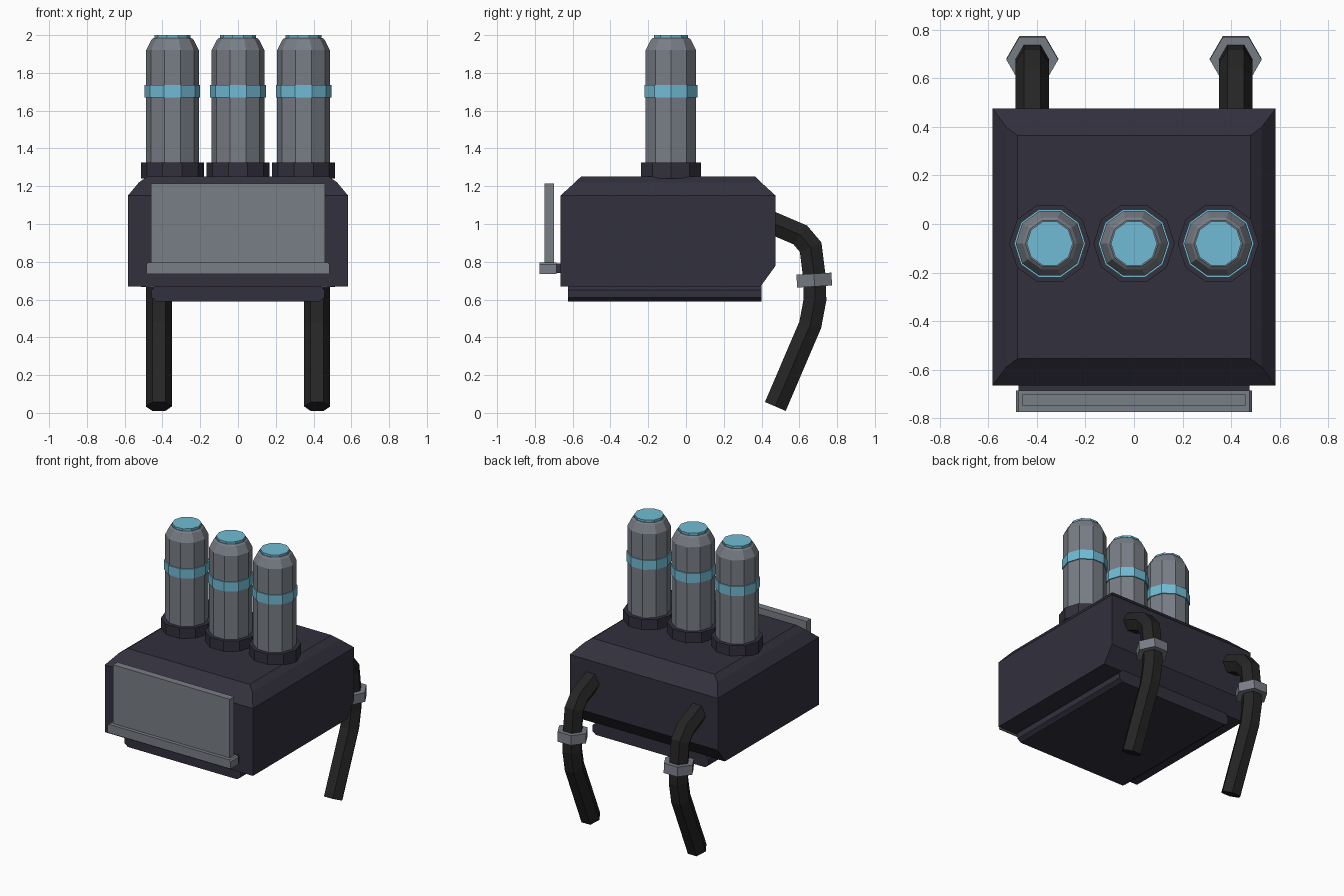
import bpy, bmesh, math
from mathutils import Vector

if "Cube" in bpy.data.objects:
    bpy.data.objects.remove(bpy.data.objects["Cube"])


def material(name, rgb):
    m = bpy.data.materials.new(name)
    m.diffuse_color = (*rgb, 1)
    m.use_nodes = True
    m.node_tree.nodes["Principled BSDF"].inputs["Base Color"].default_value = m.diffuse_color
    return m


DARK = material("dark_violet", (0.032, 0.030, 0.047))
GRAY = material("steel_gray", (0.190, 0.210, 0.240))
BLUE = material("light_blue", (0.165, 0.500, 0.660))
BLACK = material("hose_black", (0.018, 0.018, 0.018))


def loft(name, rings, mat):
    """Bridge equal-sized rings of points and cap both ends."""
    bm = bmesh.new()
    loops = [[bm.verts.new(p) for p in ring] for ring in rings]
    n = len(loops[0])
    for a, b in zip(loops, loops[1:]):
        for i in range(n):
            j = (i + 1) % n
            bm.faces.new((a[i], a[j], b[j], b[i]))
    bm.faces.new(loops[0][::-1])
    bm.faces.new(loops[-1])
    bmesh.ops.recalc_face_normals(bm, faces=bm.faces)
    mesh = bpy.data.meshes.new(name)
    bm.to_mesh(mesh)
    bm.free()
    mesh.materials.append(mat)
    ob = bpy.data.objects.new(name, mesh)
    bpy.context.collection.objects.link(ob)
    return ob


def rect(z, x, y0, y1):
    return [(-x, y0, z), (x, y0, z), (x, y1, z), (-x, y1, z)]


def box(name, x, y0, y1, z0, z1, mat):
    return loft(name, [rect(z0, x, y0, y1), rect(z1, x, y0, y1)], mat)


def lathe(name, cx, cy, profile, mat, n=10):
    """Stack of regular polygons from (radius, z) pairs."""
    ang = [math.tau * i / n for i in range(n)]
    return loft(name, [[(cx + r * math.cos(a), cy + r * math.sin(a), z) for a in ang]
                       for r, z in profile], mat)


def hose_rings(x, path, r, n=6):
    """Hexagonal sections along a path of (y, z) points."""
    pts = [Vector((x, y, z)) for y, z in path]
    side = Vector((1, 0, 0))
    rings = []
    for i, p in enumerate(pts):
        d_in = (p - pts[i - 1]).normalized() if i else (pts[1] - p).normalized()
        d_out = (pts[i + 1] - p).normalized() if i < len(pts) - 1 else d_in
        t = (d_in + d_out).normalized()
        up = side.cross(t) / t.dot(d_in)
        rings.append([p + r * (math.cos(math.tau * k / n) * side
                               + math.sin(math.tau * k / n) * up) for k in range(n)])
    return rings


# Main housing: chamfered top, slanted lower back edge
loft("housing", [
    rect(0.67, 0.583, -0.665, 0.395),
    rect(0.78, 0.583, -0.665, 0.475),
    rect(1.15, 0.583, -0.665, 0.475),
    rect(1.22, 0.525, -0.588, 0.398),
    rect(1.252, 0.48, -0.555, 0.365)], DARK)

# Base plate: chamfered profile running front to back
base = [(-0.43, 0.59), (0.43, 0.59), (0.457, 0.61), (0.457, 0.65),
        (0.43, 0.68), (-0.43, 0.68), (-0.457, 0.65), (-0.457, 0.61)]
loft("base_plate", [[(x, y, z) for x, z in base] for y in (-0.625, 0.40)], DARK)

# Front panel standing on a ledge held by a bracket
box("front_panel", 0.46, -0.75, -0.70, 0.76, 1.215, GRAY)
ledge = [(-0.485, 0.735), (0.485, 0.735), (0.485, 0.785), (0.475, 0.797),
         (-0.475, 0.797), (-0.485, 0.785)]
loft("panel_ledge", [[(x, y, z) for x, z in ledge] for y in (-0.775, -0.685)], GRAY)
box("ledge_bracket", 0.475, -0.685, -0.66, 0.74, 0.79, DARK)

# Three canisters
for label, x in (("left", -0.347), ("middle", 0), ("right", 0.347)):
    y = -0.08
    lathe(f"{label}_collar", x, y, [(0.167, 1.24), (0.167, 1.325)], DARK)
    lathe(f"{label}_canister", x, y,
          [(0.14, 1.32), (0.14, 1.92), (0.112, 1.975), (0.10, 1.985)], GRAY)
    lathe(f"{label}_band", x, y, [(0.147, 1.67), (0.147, 1.737)], BLUE)
    lathe(f"{label}_cap", x, y, [(0.095, 1.98), (0.095, 2.0)], BLUE)

# Two rear hoses with clamps
path = [(0.40, 1.03), (0.47, 1.0), (0.605, 0.942), (0.66, 0.877),
        (0.681, 0.71), (0.683, 0.60), (0.658, 0.467), (0.473, 0.034)]
for label, x in (("left", -0.419), ("right", 0.419)):
    loft(f"{label}_hose", hose_rings(x, path, 0.069), BLACK)
    loft(f"{label}_hose_clamp",
         hose_rings(x, [(0.677, 0.737), (0.681, 0.669)], 0.107), GRAY)
